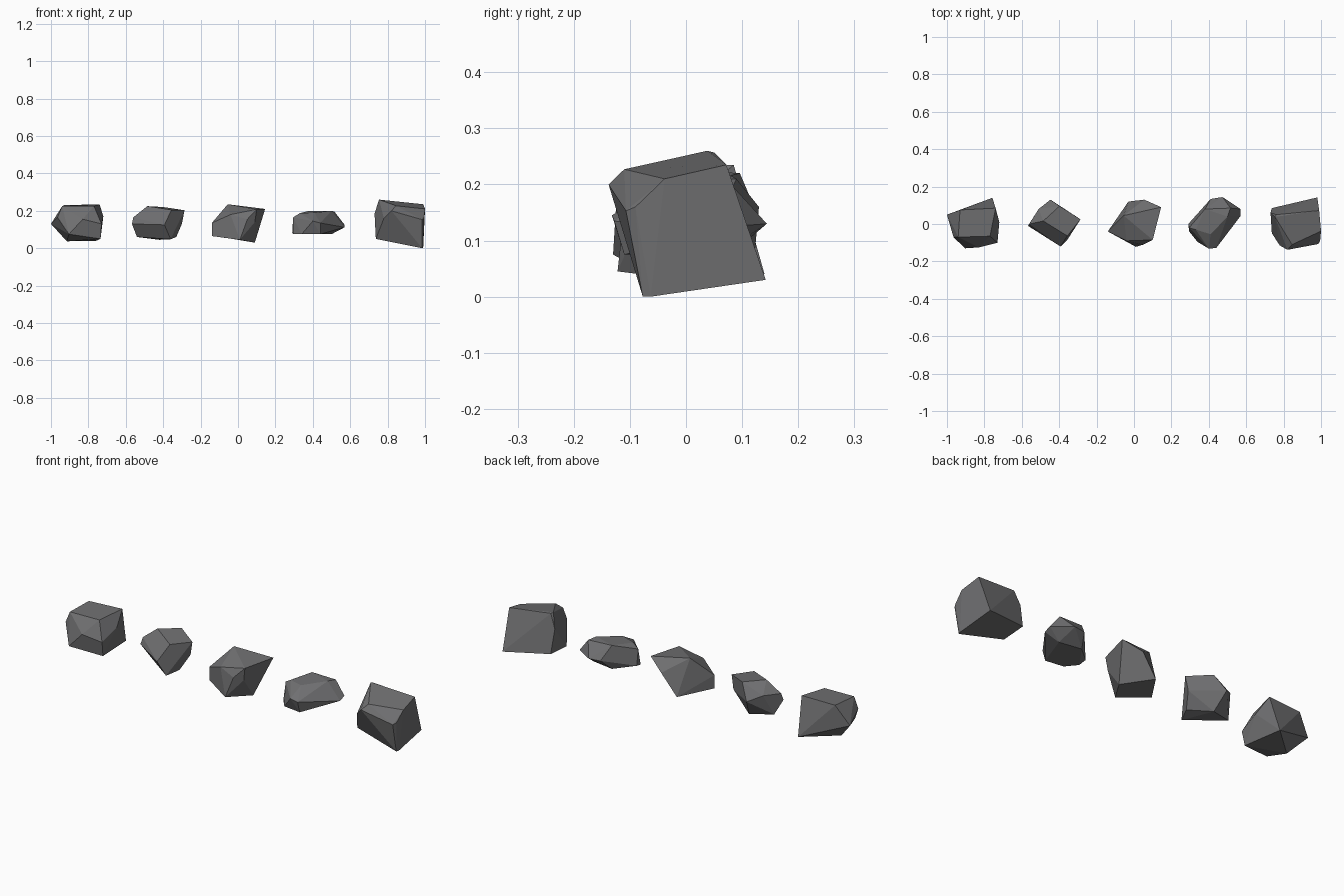
import bpy, bmesh, math

stone = bpy.data.materials.new("dark_stone")
stone.diffuse_color = (0.16, 0.16, 0.165, 1)


def rock(name, corners):
    """Angular stone: the convex hull of its corners, near-flat faces merged."""
    bm = bmesh.new()
    for c in corners:
        bm.verts.new(c)
    hull = bmesh.ops.convex_hull(bm, input=bm.verts[:])
    loose = {v for v in hull["geom_interior"] + hull["geom_unused"]
             if isinstance(v, bmesh.types.BMVert)}
    bmesh.ops.delete(bm, geom=list(loose), context="VERTS")
    bmesh.ops.dissolve_limit(bm, angle_limit=math.radians(7),
                             verts=bm.verts[:], edges=bm.edges[:])
    bmesh.ops.recalc_face_normals(bm, faces=bm.faces[:])
    mesh = bpy.data.meshes.new(name)
    bm.to_mesh(mesh)
    bm.free()
    mesh.materials.append(stone)
    ob = bpy.data.objects.new(name, mesh)
    bpy.context.collection.objects.link(ob)


# Far left: chunky stone with a flat top
rock("rock_far_left", [
    (-.93, .075, .23), (-.74, .085, .235), (-.77, -.065, .225), (-.94, -.07, .225),
    (-.965, -.07, .165), (-1, .05, .13), (-.757, .14, .04), (-.915, 0, .037),
    (-.904, -.13, .075), (-.83, -.125, .155), (-.72, .01, .17), (-.73, -.1, .13),
    (-.735, -.085, .05)])

# Left: small stone with a four-sided top
rock("rock_left", [
    (-.398, .096, .22), (-.286, .025, .203), (-.356, -.064, .205), (-.485, .016, .225),
    (-.393, -.12, .125), (-.36, -.09, .048), (-.54, .03, .06), (-.42, .07, .045),
    (-.33, -.02, .06), (-.567, -.01, .13), (-.56, .0, .165), (-.51, .08, .17),
    (-.447, .13, .14), (-.3, .03, .13)])

# Centre: wedge with a pointed top corner
rock("rock_centre", [
    (-.055, .045, .235), (.145, .09, .21), (.1, -.085, .208), (.05, -.11, .155),
    (-.04, -.09, .18), (-.14, -.04, .135), (-.14, -.04, .065), (.01, -.122, .045),
    (.09, 0, .03), (.09, -.08, .14), (-.03, .12, .05), (.055, .13, .16)])

# Right: low, flat slab
rock("rock_right", [
    (.33, -.03, .187), (.38, .08, .2), (.516, .085, .195), (.5, .04, .2),
    (.41, -.055, .19), (.4, -.132, .145), (.44, -.128, .135), (.44, -.11, .075),
    (.34, -.096, .075), (.295, -.04, .075), (.29, 0, .085), (.295, -.02, .165),
    (.57, .08, .125), (.57, .043, .112), (.473, .144, .13), (.41, .134, .13),
    (.38, .08, .075), (.5, .06, .075)])

# Far right: largest stone with a sheer outer side
rock("rock_far_right", [
    (.99, .072, .235), (.98, .142, .03), (.99, -.063, 0), (.985, -.077, 0),
    (.985, -.107, .153), (.995, -.09, .16), (1, -.038, .21), (.754, .038, .26),
    (.76, .05, .257), (.845, -.11, .227), (.82, -.138, .2), (.78, -.115, .16),
    (.737, -.05, .05), (.737, .085, .06), (.73, .06, .185)])
